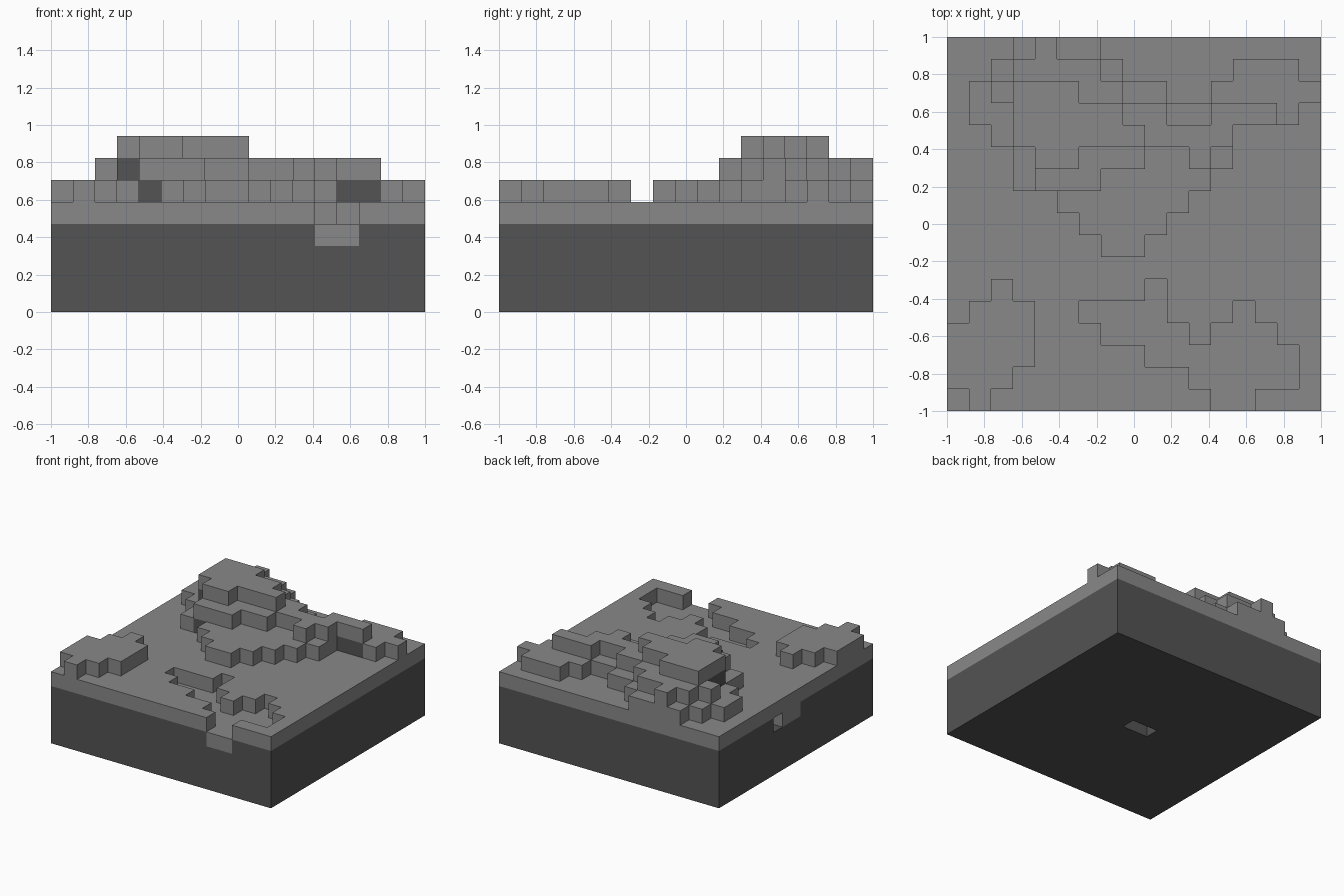
import bpy, bmesh, math

if "Cube" in bpy.data.objects:
    bpy.data.objects.remove(bpy.data.objects["Cube"])

N = 17
S = 2 / N  # block size

# Block plans: row from the back -> inclusive column spans from the left
PIT = {11: [(9, 9)], 12: [(6, 9), (13, 13)], 13: [(7, 10), (12, 14)],
       14: [(9, 15)], 15: [(11, 15)], 16: [(12, 13)]}
HILL_LOW = {0: [(3, 6)], 1: [(2, 7), (13, 15)], 2: [(1, 9), (12, 16)], 3: [(1, 15)],
            4: [(2, 12)], 5: [(3, 12)], 6: [(3, 11)], 7: [(5, 10)], 8: [(6, 9)], 9: [(7, 8)]}
MOUND = {11: [(2, 2)], 12: [(1, 3)], 13: [(0, 3)], 14: [(0, 3)], 15: [(0, 2)], 16: [(1, 1)]}
HILL_MID = {0: [(4, 4)], 1: [(3, 6)], 2: [(2, 7)], 3: [(3, 9), (12, 14)],
            4: [(3, 12)], 5: [(4, 8), (11, 11)], 6: [(4, 6)]}
HILL_TOP = {2: [(3, 5)], 3: [(3, 7)], 4: [(3, 8)], 5: [(4, 5)]}


def cells(plan, layer):
    return {(c, N - 1 - r, layer) for r, spans in plan.items()
            for a, b in spans for c in range(a, b + 1)}


def slab(layer):
    return {(x, y, layer) for x in range(N) for y in range(N)}


def material(name, v):
    m = bpy.data.materials.new(name)
    m.diffuse_color = (v, v, v, 1)
    m.use_nodes = True
    m.node_tree.nodes["Principled BSDF"].inputs["Base Color"].default_value = m.diffuse_color
    return m


light = material("light_turf", 0.25)
dark = material("dark_earth", 0.087)

# Corner offsets of each cube side, counter-clockwise from outside
SIDES = {
    (1, 0, 0): [(1, 0, 0), (1, 1, 0), (1, 1, 1), (1, 0, 1)],
    (-1, 0, 0): [(0, 1, 0), (0, 0, 0), (0, 0, 1), (0, 1, 1)],
    (0, 1, 0): [(1, 1, 0), (0, 1, 0), (0, 1, 1), (1, 1, 1)],
    (0, -1, 0): [(0, 0, 0), (1, 0, 0), (1, 0, 1), (0, 0, 1)],
    (0, 0, 1): [(0, 0, 1), (1, 0, 1), (1, 1, 1), (0, 1, 1)],
    (0, 0, -1): [(0, 1, 0), (1, 1, 0), (1, 0, 0), (0, 0, 0)],
}

# Earth base with a small cave, a hollow underneath and turf pockets
base = set().union(*(slab(k) for k in range(4)))
base -= {(7, 8, 0), (8, 8, 0), (0, 10, 3)}
turf_pockets = cells(PIT, 3) | {(0, 9, 3), (0, 8, 3)}
parts = {
    "earth_base": base,
    "ground_turf": slab(4) - cells(PIT, 4),
    "hill_low_step": cells(HILL_LOW, 5),
    "corner_mound": cells(MOUND, 5),
    "hill_middle_step": cells(HILL_MID, 6),
    "hill_top_step": cells(HILL_TOP, 7),
}
solid = set().union(*parts.values())


def is_dark(cell, side):
    x, y, k = cell
    if k < 4:
        return cell not in turf_pockets
    # Buried hill blocks show earth on exposed sides
    buried = (x, y, k + 1) in solid and k > 4
    return buried and side != (1, 0, 0) and y < N - 1


def build(name, blocks):
    bm = bmesh.new()
    corners = {}
    for cell in sorted(blocks):
        for side, offs in SIDES.items():
            if tuple(a + b for a, b in zip(cell, side)) in solid:
                continue
            vs = []
            for o in offs:
                p = tuple(a + b for a, b in zip(cell, o))
                if p not in corners:
                    corners[p] = bm.verts.new((p[0] * S - 1, p[1] * S - 1, p[2] * S))
                vs.append(corners[p])
            f = bm.faces.new(vs)
            f.material_index = int(is_dark(cell, side))
    # Merge flat neighbouring faces
    bmesh.ops.dissolve_limit(bm, angle_limit=math.radians(1), verts=bm.verts[:],
                             edges=bm.edges[:], delimit={'MATERIAL'})
    me = bpy.data.meshes.new(name)
    bm.to_mesh(me)
    bm.free()
    me.materials.append(light)
    me.materials.append(dark)
    bpy.context.collection.objects.link(bpy.data.objects.new(name, me))


for name, blocks in parts.items():
    build(name, blocks)
